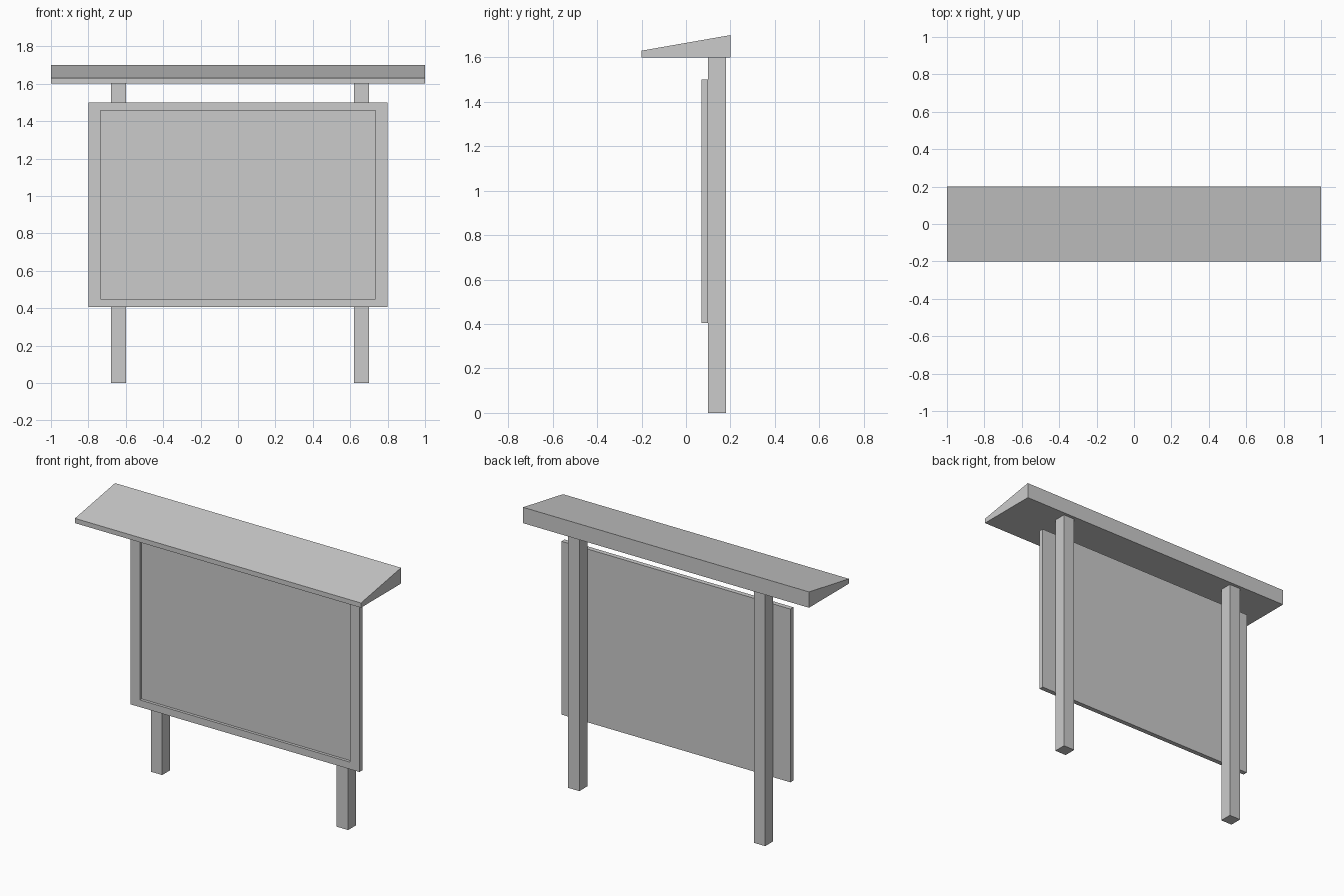
import bpy, bmesh
from mathutils import Vector

if "Cube" in bpy.data.objects:
    bpy.data.objects.remove(bpy.data.objects["Cube"])

grey = bpy.data.materials.new("light grey")
grey.diffuse_color = (0.6, 0.6, 0.6, 1)
grey.use_nodes = True
grey.node_tree.nodes["Principled BSDF"].inputs["Base Color"].default_value = grey.diffuse_color


def finish(name, bm):
    bmesh.ops.recalc_face_normals(bm, faces=bm.faces)
    mesh = bpy.data.meshes.new(name)
    bm.to_mesh(mesh)
    bm.free()
    mesh.materials.append(grey)
    obj = bpy.data.objects.new(name, mesh)
    bpy.context.collection.objects.link(obj)
    return obj


def box(lo, hi):
    bm = bmesh.new()
    bmesh.ops.create_cube(bm, size=1)
    lo, hi = Vector(lo), Vector(hi)
    for v in bm.verts:
        v.co = (lo + hi) / 2 + v.co * (hi - lo)
    return bm


# Two square posts
for name, x in (("left_post", -0.68), ("right_post", 0.62)):
    finish(name, box((x, 0.10, 0), (x + 0.08, 0.18, 1.6)))

# Notice board with a shallow recessed front panel
bm = box((-0.8, 0.07, 0.405), (0.8, 0.10, 1.5))
bm.normal_update()
front = min(bm.faces, key=lambda f: f.calc_center_median().y)
bmesh.ops.inset_individual(bm, faces=[front], thickness=0.05)
for v in front.verts:
    v.co.x = 0.735 if v.co.x > 0 else -0.735
    v.co.z = 1.458 if v.co.z > 1 else 0.45
panel = bmesh.ops.extrude_discrete_faces(bm, faces=[front])["faces"][0]
for v in panel.verts:
    v.co.y += 0.018
finish("notice_board", bm)

# Sloped roof: side profile extruded along x
bm = bmesh.new()
profile = [(-0.2, 1.6), (0.2, 1.6), (0.2, 1.7), (-0.2, 1.63)]
side = bm.faces.new([bm.verts.new((-1, y, z)) for y, z in profile])
ext = bmesh.ops.extrude_face_region(bm, geom=[side], use_keep_orig=True)["geom"]
bmesh.ops.translate(bm, vec=(2, 0, 0),
                    verts=[g for g in ext if isinstance(g, bmesh.types.BMVert)])
finish("roof", bm)
